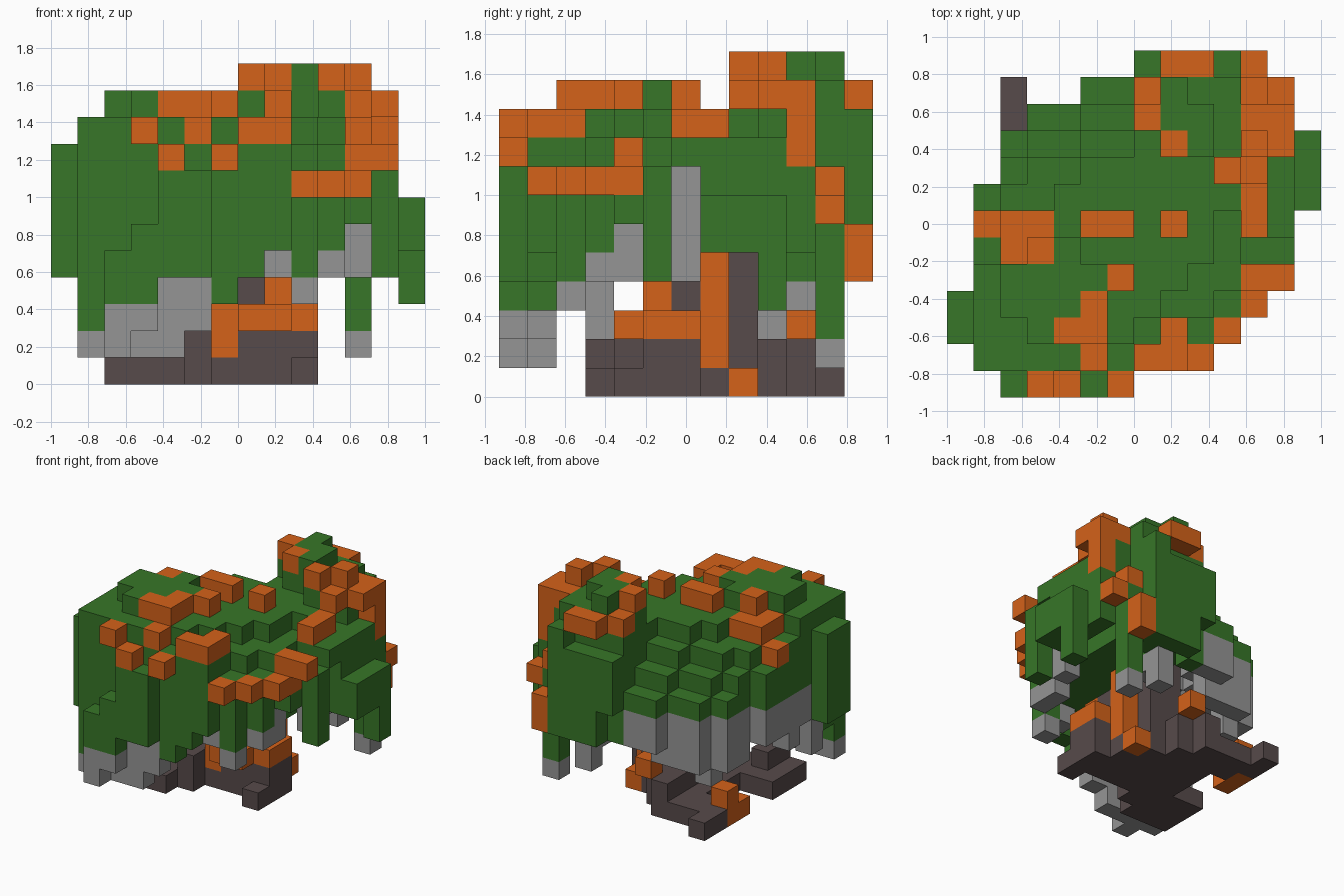
import bpy
import bmesh
from mathutils import Vector

default_cube = bpy.data.objects.get("Cube")
if default_cube:
    bpy.data.objects.remove(default_cube, do_unlink=True)

CELL = 1 / 7
COLOURS = {
    "leaf green": (0.038, 0.182, 0.021, 1),
    "blossom orange": (0.66, 0.122, 0.01, 1),
    "bark brown": (0.095, 0.069, 0.069, 1),
    "vine grey": (0.3, 0.3, 0.3, 1),
}
LEAF, BLOSSOM, BARK, VINE = COLOURS
PARTS = {LEAF: "leaf_canopy", BLOSSOM: "blossoms", BARK: "trunk_and_roots", VINE: "hanging_vines"}
cells = {}


def span(value):
    """A single cell or an inclusive pair of cells."""
    first, last = value if isinstance(value, tuple) else (value, value)
    return range(first, last + 1)


def block(colour, across, deep, high):
    for x in span(across):
        for y in span(deep):
            for z in span(high):
                cells[x, y, z] = colour


def carve(across, deep, high):
    for x in span(across):
        for y in span(deep):
            for z in span(high):
                cells.pop((x, y, z), None)


def terrace(level, *strips):
    for across, deep in strips:
        block(LEAF, across, deep, level)


def strand(across, deep, leaf_end, vine_end):
    """Leaves hang to leaf_end, then bare vine down to vine_end."""
    block(LEAF, across, deep, (leaf_end, 6))
    if vine_end < leaf_end:
        block(VINE, across, deep, (vine_end, leaf_end - 1))


# Canopy body: one strip per row, front to back
outline = [(2, 5), (1, 8), (0, 9), (0, 10), (1, 11), (1, 12), (1, 12),
           (1, 13), (2, 13), (2, 13), (3, 12), (5, 11), (7, 10)]
for row, strip in enumerate(outline):
    block(LEAF, strip, row, (6, 7))
for across, deep in ((13, (7, 9)), (2, 9), ((3, 4), 10), ((5, 6), 11)):
    carve(across, deep, 7)

# Canopy terraces stepping up to the crown
terrace(8, ((1, 8), (1, 2)), (0, 2), ((0, 9), 3), ((1, 10), (4, 5)),
        ((1, 12), 6), ((2, 12), 7), ((3, 12), 8), ((5, 12), 9),
        ((7, 12), 10), ((7, 10), (11, 12)))
terrace(9, ((1, 4), 1), ((1, 6), 2), ((1, 7), 3), ((1, 8), 4), ((2, 9), (5, 6)),
        ((4, 10), 7), ((5, 10), 8), ((7, 11), (9, 10)), ((7, 10), 11), (10, 12))
terrace(10, ((3, 5), 2), ((2, 5), (3, 4)), ((3, 4), 5), ((10, 11), 8),
        ((8, 11), 9), ((7, 10), 10), ((8, 10), 11))
terrace(11, (9, 9), ((8, 9), 10), (8, 11))

# Underside of the canopy: leafy in front, bare vines behind
for x in range(2, 11):
    for y in range(2, 11):
        if (x, y, 6) in cells:
            if x > 6 or y < 6:
                block(LEAF, x, y, 5)
            elif (x * 2 + y) % 3:
                block(VINE, x, y, 5)

# Front and left curtain
strand(0, (2, 3), 4, 4)
strand(1, 1, 2, 1)
strand(1, 2, 3, 3)
strand(1, 3, 4, 2)
strand(2, 0, 3, 1)
strand(3, 0, 3, 2)
strand((2, 3), 1, 3, 1)
strand(4, 0, 4, 4)
strand(4, 1, 4, 1)
strand(5, 0, 4, 4)
strand(5, 1, 4, 2)
strand(6, 1, 3, 3)
strand(7, 1, 4, 4)
strand(8, 1, 5, 5)
strand(8, 2, 5, 4)
strand(9, 2, 4, 3)
strand(10, 3, 5, 4)
strand(10, 4, 6, 4)
# Ledge where the front left corner sets back above the curtain
carve(2, 0, (5, 7))
carve(3, 0, (6, 7))

# Right-hand curtain with an open notch
strand(12, 5, 4, 4)
carve(12, 6, (5, 7))
block(VINE, 11, 6, (4, 7))
strand(12, 7, 5, 5)
strand(13, (7, 8), 5, 5)
strand(13, 9, 3, 3)
strand(12, (8, 10), 5, 5)
strand(11, 11, 2, 1)

# Back curtain, mostly bare vine
strand((8, 10), 12, 4, 4)
strand(7, 11, 4, 4)
strand(9, 11, 4, 2)
strand(10, 11, 4, 4)
strand(9, 10, 4, 3)
for across, deep, end in ((1, 4, 4), (1, 5, 3), (1, 6, 4), (1, 7, 4), (2, 8, 3),
                          (2, 9, 3), (3, 9, 2), (3, 10, 3), (4, 10, 3), (5, 10, 3),
                          (5, 11, 4), (6, 11, 4)):
    strand(across, deep, 6, end)

# Trunk and spreading roots
block(BARK, (6, 7), (6, 8), (0, 6))
block(BARK, 8, (5, 6), (0, 3))
block(BARK, (4, 8), (5, 7), 0)
block(BARK, (4, 6), (8, 9), 0)
block(BARK, (5, 8), (5, 7), 1)
block(BARK, (5, 6), (8, 9), 1)
block(BARK, 9, 4, 0)
block(BARK, 9, (5, 6), (0, 1))
block(BARK, (2, 3), (3, 5), 0)
block(BARK, 3, (3, 4), 1)
block(BARK, 4, (3, 4), 0)
block(BARK, 5, 4, (0, 1))
block(BARK, 5, 10, 1)
block(BARK, (3, 5), (9, 10), 0)
block(BARK, 2, (10, 11), 0)
# Blossoms around the trunk
block(BLOSSOM, (7, 8), 4, 2)
block(BLOSSOM, 9, (5, 6), 2)
block(BLOSSOM, 8, 5, 3)
block(BLOSSOM, 8, 7, (1, 4))
block(BLOSSOM, 8, 8, 0)
block(BLOSSOM, 6, 5, (1, 2))
block(BLOSSOM, 6, 10, 2)
block(BLOSSOM, 5, 8, 2)
block(BLOSSOM, 2, 8, 0)
block(BLOSSOM, 2, 9, (0, 1))

# Blossoms on the canopy
for across, deep, high in (
        (3, 0, 9), (4, 0, 8), (6, 0, 8), (5, 1, 9), ((7, 8), 1, 9), (8, 2, 9),
        (9, 1, 7), (10, 2, 7), (11, 3, 7), ((11, 12), 4, 8), (11, 4, 7),
        ((4, 5), 2, 10), (5, 3, 10), (6, 4, 10), (8, 6, 10), ((5, 6), 6, 10),
        (3, 5, 10), (2, 5, 9), ((2, 3), 6, 9), (1, 6, 8), (11, (6, 7), 9)):
    block(BLOSSOM, across, deep, high)
# Blossoms on the crown and down its back corner
for across, deep, high in (
        (7, 10, 11), (8, 9, 11), (10, 8, 11), (11, 9, 11), (11, 8, 10),
        (12, 9, 10), (12, 10, (8, 10)), (11, 10, 10), (7, 11, 10),
        ((8, 9), 12, 10), (11, 11, 7), (12, 11, 6), (11, 12, (4, 5))):
    block(BLOSSOM, across, deep, high)


def make_material(name):
    material = bpy.data.materials.new(name)
    material.use_nodes = True
    material.diffuse_color = COLOURS[name]
    shader = material.node_tree.nodes["Principled BSDF"]
    shader.inputs["Base Color"].default_value = COLOURS[name]
    return material


def build_part(colour):
    """Skin the exposed sides of every cell of one colour."""
    bm = bmesh.new()
    for cell, owner in cells.items():
        if owner != colour:
            continue
        low = Vector(cell) - Vector((7, 6.5, 0))
        for axis in range(3):
            for side in (0, 1):
                beside = list(cell)
                beside[axis] += 1 if side else -1
                if tuple(beside) in cells:
                    continue
                normal, u, v = Vector(), Vector(), Vector()
                normal[axis] = u[(axis + 1) % 3] = v[(axis + 2) % 3] = 1
                base = low + normal * side
                corners = [base, base + u, base + u + v, base + v]
                if not side:
                    corners.reverse()
                bm.faces.new([bm.verts.new(c * CELL) for c in corners])
    bmesh.ops.remove_doubles(bm, verts=bm.verts, dist=CELL / 100)
    mesh = bpy.data.meshes.new(PARTS[colour])
    bm.to_mesh(mesh)
    bm.free()
    mesh.materials.append(make_material(colour))
    bpy.context.collection.objects.link(bpy.data.objects.new(PARTS[colour], mesh))


for colour in COLOURS:
    build_part(colour)
